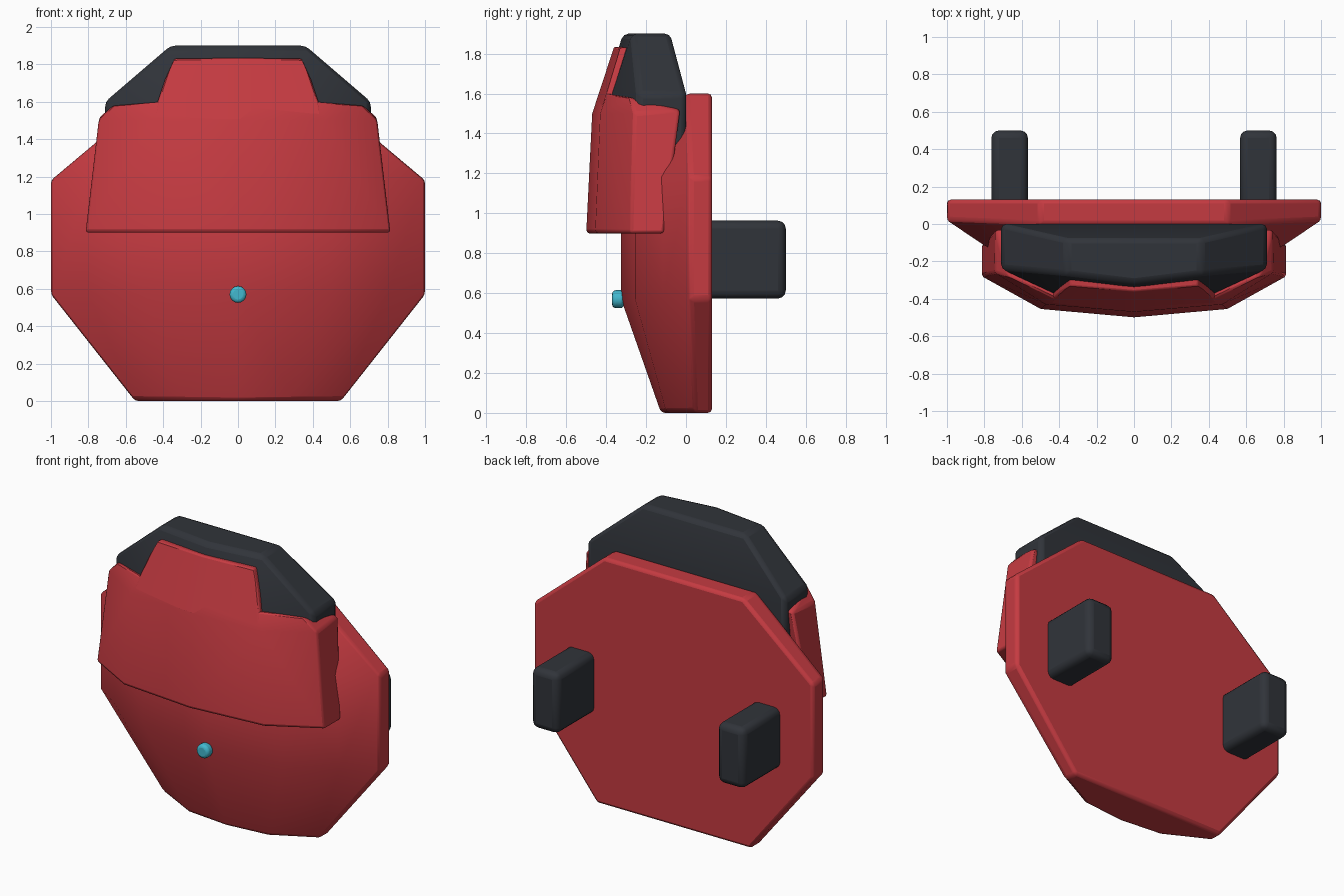
import bpy
import bmesh

cube = bpy.data.objects.get("Cube")
if cube:
    bpy.data.objects.remove(cube, do_unlink=True)


def material(name, rgb):
    mat = bpy.data.materials.new(name)
    mat.use_nodes = True
    mat.diffuse_color = (*rgb, 1)
    mat.node_tree.nodes["Principled BSDF"].inputs["Base Color"].default_value = (*rgb, 1)
    return mat


red = material("red fabric", (0.56, 0.043, 0.053))
dark = material("charcoal fabric", (0.03, 0.034, 0.042))
cyan = material("cyan button", (0.055, 0.48, 0.62))


def finish(obj, mat, width, segments=2, limit=0.6):
    """Colour the part, round its edges and smooth it."""
    obj.data.materials.append(mat)
    bevel = obj.modifiers.new("soft edges", "BEVEL")
    bevel.width = width
    bevel.segments = segments
    bevel.limit_method = "ANGLE"
    bevel.angle_limit = limit
    bpy.ops.object.select_all(action="DESELECT")
    obj.select_set(True)
    bpy.context.view_layer.objects.active = obj
    bpy.ops.object.shade_smooth_by_angle(angle=0.6)


def faceted(name, half_points, mat, width):
    """Symmetric faceted solid spanned by corners given for one side."""
    corners = {(side * x, y, z) for x, y, z in half_points for side in (-1, 1)}
    bm = bmesh.new()
    for co in sorted(corners):
        bm.verts.new(co)
    hull = bmesh.ops.convex_hull(bm, input=bm.verts[:])
    spare = {g for g in hull["geom_interior"] + hull["geom_unused"]
             if isinstance(g, bmesh.types.BMVert)}
    bmesh.ops.delete(bm, geom=list(spare), context="VERTS")
    bmesh.ops.dissolve_limit(bm, angle_limit=0.03, verts=bm.verts[:], edges=bm.edges[:])
    bmesh.ops.recalc_face_normals(bm, faces=bm.faces[:])
    mesh = bpy.data.meshes.new(name)
    bm.to_mesh(mesh)
    bm.free()
    obj = bpy.data.objects.new(name, mesh)
    bpy.context.collection.objects.link(obj)
    finish(obj, mat, width)
    return obj


# Octagonal main body with a flat back and domed front
outline = [(0.55, 0), (1, 0.57), (1, 1.18), (0.5, 1.6)]
body = [(x, 0.13, z) for x, z in outline]
for z in (0.57, 1.18):
    body += [(0, -0.325, z), (0.5, -0.255, z), (0.8, -0.115, z), (1, 0.02, z)]
body += [(0, -0.125, 0), (0.28, -0.1, 0), (0.55, 0.04, 0), (0.5, 0, 1.6)]
faceted("main_body", body, red, 0.02)

# Dark upper compartment
upper = [(0, -0.315, 1.9), (0.36, -0.27, 1.9), (0.36, -0.08, 1.9)]
for z in (1.2, 1.6):
    upper += [(0, -0.41, z), (0.43, -0.37, z), (0.71, -0.24, z), (0.71, 0, z)]
faceted("upper_compartment", upper, dark, 0.025)

# Front flap wrapping the compartment, with a tongue over its top
flap = [(0, -0.5, 0.9), (0.5, -0.455, 0.9), (0.815, -0.28, 0.9), (0.815, -0.11, 0.9),
        (0, -0.47, 1.5), (0.47, -0.43, 1.5), (0.745, -0.26, 1.5), (0.74, -0.03, 1.52),
        (0, -0.44, 1.59), (0.43, -0.395, 1.6), (0.67, -0.28, 1.58)]
faceted("front_flap", flap, red, 0.015)
tongue = [(0, -0.47, 1.5), (0.45, -0.43, 1.5), (0.43, -0.395, 1.6), (0.39, -0.36, 1.72),
          (0.34, -0.33, 1.83), (0, -0.36, 1.835), (0.34, -0.28, 1.83),
          (0, -0.3, 1.83), (0.43, -0.3, 1.6), (0.45, -0.3, 1.5)]
faceted("flap_tongue", tongue, red, 0.012)

# Pair of straps on the back
for side, label in ((1, "left"), (-1, "right")):
    bpy.ops.mesh.primitive_cube_add(size=1, location=(side * 0.665, 0.29, 0.768))
    strap = bpy.context.object
    strap.name = label + "_strap"
    strap.scale = (0.195, 0.42, 0.39)
    bpy.ops.object.transform_apply(location=False, rotation=False, scale=True)
    finish(strap, dark, 0.04, 3)

# Small round button below the flap
bpy.ops.mesh.primitive_cylinder_add(vertices=16, radius=0.045, depth=0.06,
                                    location=(0, -0.34, 0.57), rotation=(1.5708, 0, 0))
button = bpy.context.object
button.name = "button"
finish(button, cyan, 0.018, 3)
